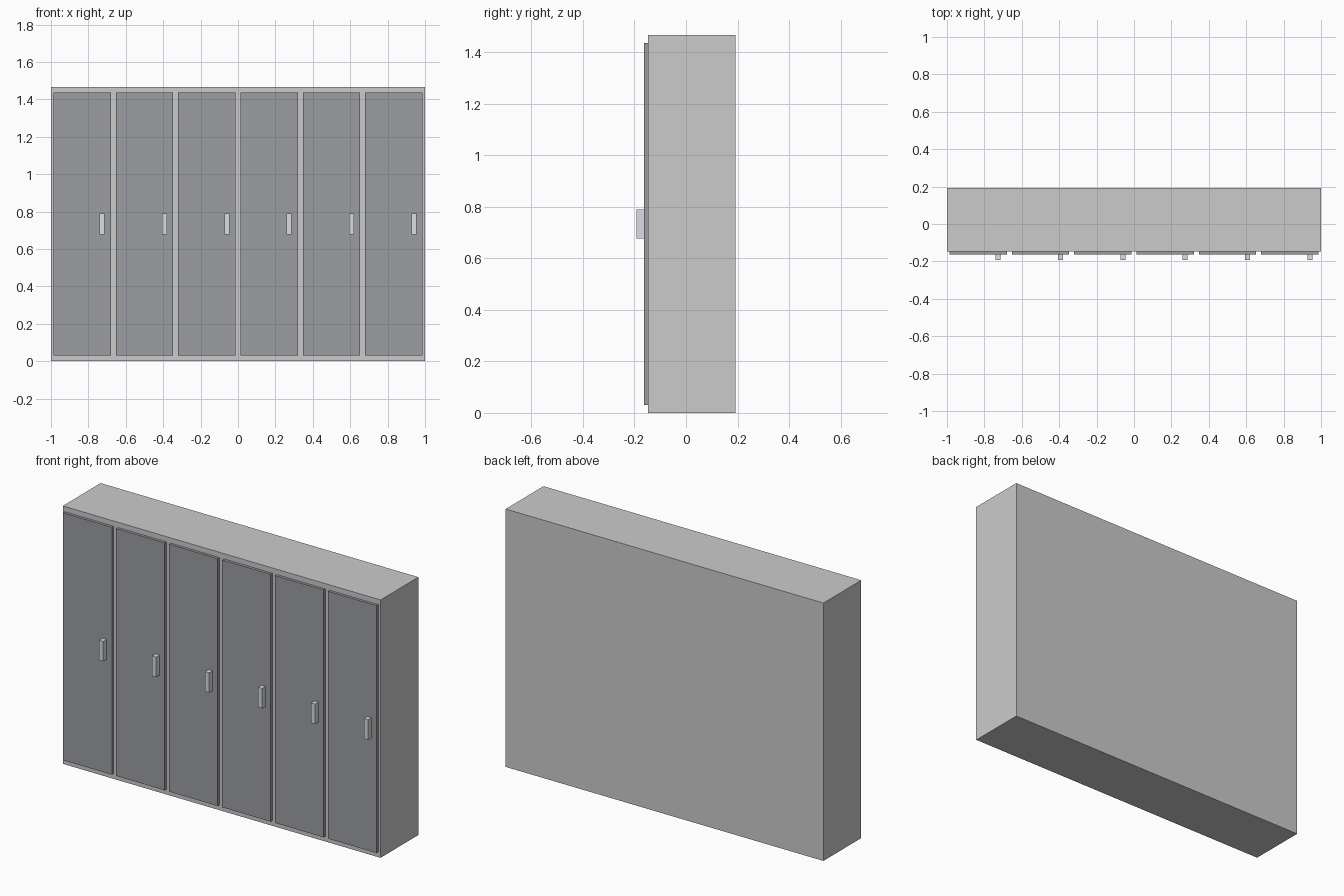
import bpy

if "Cube" in bpy.data.objects:
    bpy.data.objects.remove(bpy.data.objects["Cube"])


def material(name, color):
    mat = bpy.data.materials.new(name)
    mat.diffuse_color = color
    mat.use_nodes = True
    mat.node_tree.nodes["Principled BSDF"].inputs["Base Color"].default_value = mat.diffuse_color
    return mat


def box(name, x, y, z, mat=None):
    """Box from (min, max) extents on each axis."""
    bpy.ops.mesh.primitive_cube_add(size=1, location=[(a + b) / 2 for a, b in (x, y, z)])
    obj = bpy.context.object
    obj.name = name
    obj.scale = [b - a for a, b in (x, y, z)]
    bpy.ops.object.transform_apply(location=False, rotation=False, scale=True)
    if mat:
        obj.data.materials.append(mat)
    return obj


door_grey = material("door_grey", (0.33, 0.34, 0.36, 1))
handle_metal = material("handle_metal", (0.70, 0.73, 0.76, 1))

HEIGHT = 1.467
BODY_FRONT, DOOR_FRONT, DEPTH = -0.147, -0.163, 0.193
COUNT = 6
PITCH = 2 / COUNT

# Cabinet body
box("cabinet_body", (-1, 1), (BODY_FRONT, DEPTH), (0, HEIGHT))

# Row of doors, each with a handle near its right edge
for i in range(COUNT):
    cx = -1 + PITCH * (i + 0.5)
    box(f"door_{i + 1}", (cx - 0.153, cx + 0.153), (DOOR_FRONT, BODY_FRONT),
        (0.03, HEIGHT - 0.03), door_grey)
    hx = cx + 0.107
    box(f"handle_{i + 1}", (hx - 0.0133, hx + 0.0133), (-DEPTH, DOOR_FRONT),
        (HEIGHT / 2 - 0.057, HEIGHT / 2 + 0.057), handle_metal)
